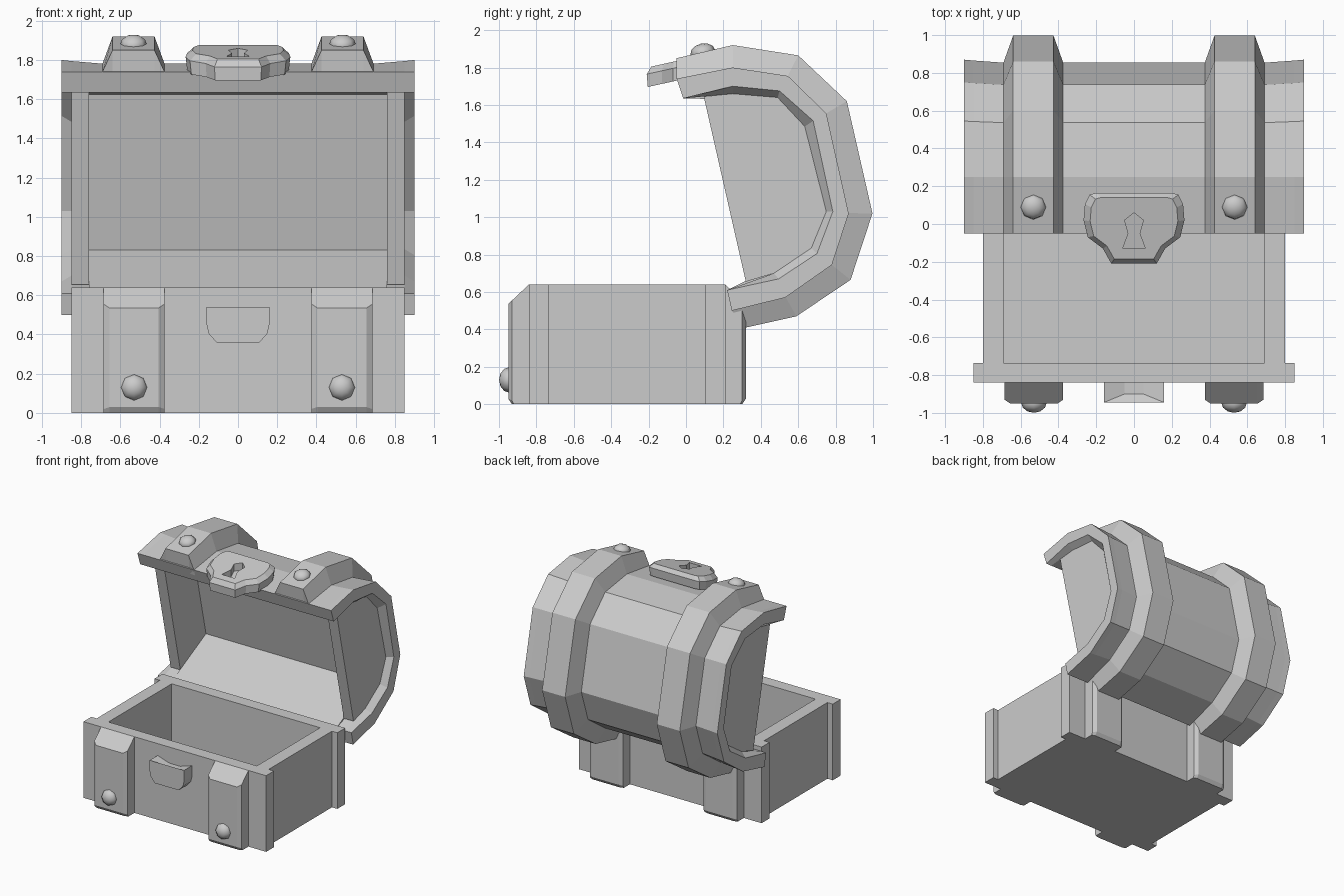
import bpy, bmesh
from math import pi, atan

if "Cube" in bpy.data.objects:
    bpy.data.objects.remove(bpy.data.objects["Cube"])


def loft(name, rings):
    """Skin a list of equal-length closed 3D rings and cap both ends."""
    bm = bmesh.new()
    vs = [[bm.verts.new(p) for p in r] for r in rings]
    n = len(vs[0])
    for a, b in zip(vs, vs[1:]):
        for i in range(n):
            j = (i + 1) % n
            bm.faces.new((a[i], a[j], b[j], b[i]))
    bm.faces.new(vs[0])
    bm.faces.new(vs[-1])
    bmesh.ops.recalc_face_normals(bm, faces=bm.faces)
    me = bpy.data.meshes.new(name)
    bm.to_mesh(me)
    bm.free()
    ob = bpy.data.objects.new(name, me)
    bpy.context.collection.objects.link(ob)
    return ob


def along_x(name, sections):
    """Loft (x, [(y, z), ...]) sections."""
    return loft(name, [[(x, y, z) for y, z in prof] for x, prof in sections])


def box(name, x0, x1, y0, y1, z0, z1):
    return along_x(name, [(x, [(y0, z0), (y1, z0), (y1, z1), (y0, z1)]) for x in (x0, x1)])


def mix(a, b, t):
    return [(p[0] + (q[0] - p[0]) * t, p[1] + (q[1] - p[1]) * t) for p, q in zip(a, b)]


def rivet(name, loc, squash, rx):
    bpy.ops.mesh.primitive_uv_sphere_add(segments=8, ring_count=6, radius=0.068,
                                         location=loc, rotation=(rx, 0, 0))
    ob = bpy.context.object
    ob.name = name
    ob.scale.z = squash
    bpy.ops.object.shade_smooth()


# Base box: end slabs overhang the side walls
box("base_front_panel", -0.85, 0.85, -0.84, -0.735, 0, 0.64)
box("base_back_panel", -0.85, 0.85, 0.105, 0.21, 0, 0.64)
box("base_floor", -0.79, 0.79, -0.74, 0.11, 0, 0.1)
for s, side in ((-1, "left"), (1, "right")):
    box("base_side_" + side, s * 0.69, s * 0.8, -0.735, 0.105, 0, 0.64)

# Base straps, front and back
strap_edge = [(-0.83, 0), (-0.92, 0), (-0.93, 0.02), (-0.93, 0.555), (-0.84, 0.64), (-0.83, 0.64)]
strap_face = [(-0.83, 0), (-0.93, 0), (-0.95, 0.03), (-0.95, 0.535), (-0.84, 0.64), (-0.83, 0.64)]
for s, side in ((-1, "left"), (1, "right")):
    c = 0.53 * s
    for back in (False, True):
        flip = lambda pr: [(-0.63 - y, z) for y, z in pr] if back else pr
        along_x(("back" if back else "front") + "_strap_" + side,
                [(c - 0.155, flip(strap_edge)), (c - 0.125, flip(strap_face)),
                 (c + 0.125, flip(strap_face)), (c + 0.155, flip(strap_edge))])
    rivet("base_rivet_" + side, (c, -0.945, 0.13), 0.8, pi / 2)

# Latch catch on the front, with a dished top
loft("latch_catch", [[(sx * hw, y, z) for sx, y in ((-1, y0), (1, y0), (1, y1), (-1, y1))]
                     for hw, z, y0, y1 in ((0.11, 0.36, -0.945, -0.83), (0.15, 0.405, -0.945, -0.83),
                                           (0.16, 0.45, -0.945, -0.83), (0.16, 0.54, -0.945, -0.83),
                                           (0.05, 0.505, -0.9, -0.83))])

# Lid profiles (y, z), from front lip over the barrel to the hinge
band = [(-0.05, 1.85), (0.25, 1.92), (0.6, 1.865), (0.86, 1.62),
        (0.997, 1.02), (0.88, 0.665), (0.59, 0.47), (0.32, 0.41)]
outer = [(-0.05, 1.74), (0.25, 1.80), (0.545, 1.755), (0.75, 1.555),
         (0.87, 1.02), (0.78, 0.745), (0.53, 0.57), (0.245, 0.50)]
rim = [(-0.015, 1.635), (0.25, 1.70), (0.50, 1.675), (0.68, 1.515),
       (0.785, 1.03), (0.70, 0.805), (0.495, 0.67), (0.22, 0.61)]
inner = [(-0.015, 1.635), (0.25, 1.66), (0.49, 1.64), (0.635, 1.485),
         (0.75, 1.03), (0.67, 0.835), (0.47, 0.70), (0.22, 0.61)]
planks = mix(outer, rim, 0.18)
planks[0], planks[-1] = outer[0], outer[-1]

# Barrel shell: flared rim at both ends
half = [(0.9, outer + rim[::-1]), (0.85, mix(outer, planks, 0.3) + inner[::-1]),
        (0.7, planks + inner[::-1])]
along_x("lid_shell", half + [(-x, p) for x, p in half[::-1]])

# Inner lining: simple three-sided cavity
lining = inner + [(0.66, 0.83), (0.478, 1.625)]
along_x("lid_lining", [(-0.76, lining), (0.76, lining)])

# Lid end panels, straps and rivets
panel = [(0.095, 1.645)] + inner[1:-1] + [(0.32, 0.655)]
strap_in = mix(outer, rim, 0.5)[::-1]
tilt = atan(0.22)
for s, side in ((-1, "left"), (1, "right")):
    along_x("lid_end_" + side, [(s * 0.76, panel), (s * 0.85, panel)])
    c = 0.533 * s
    along_x("lid_strap_" + side, [(c - 0.158, planks + strap_in), (c - 0.107, band + strap_in),
                                  (c + 0.107, band + strap_in), (c + 0.158, planks + strap_in)])
    rivet("lid_rivet_" + side, (c, 0.09, 1.88), 0.72, tilt)

# Lock plate, sloping with the lid top
right = [(0.2, 0.165), (0.235, 0.155), (0.26, 0.105), (0.267, 0.02),
         (0.245, -0.07), (0.165, -0.13), (0.12, -0.21)]
outline = right + [(-x, y) for x, y in right[::-1]]


def sloped(pts, drop, k=1.0):
    return [(x * k, (y + 0.02) * k - 0.02, 1.835 + 0.22 * ((y + 0.02) * k + 0.03) - drop)
            for x, y in pts]


plate = loft("lock_plate", [sloped(outline, 0.105, 0.97), sloped(outline, 0.035), sloped(outline, 0, 0.87)])

# Keyhole recess
key = [(0, 0.06), (0.05, 0.02), (0.03, -0.05), (0.06, -0.13)]
key += [(-x, y) for x, y in key[:0:-1]]
cutter = loft("keyhole_cutter", [sloped(key, 0.06), sloped(key, -0.05)])
cutter.hide_render = True
cutter.hide_viewport = True
cut = plate.modifiers.new("keyhole", 'BOOLEAN')
cut.operation = 'DIFFERENCE'
cut.object = cutter
